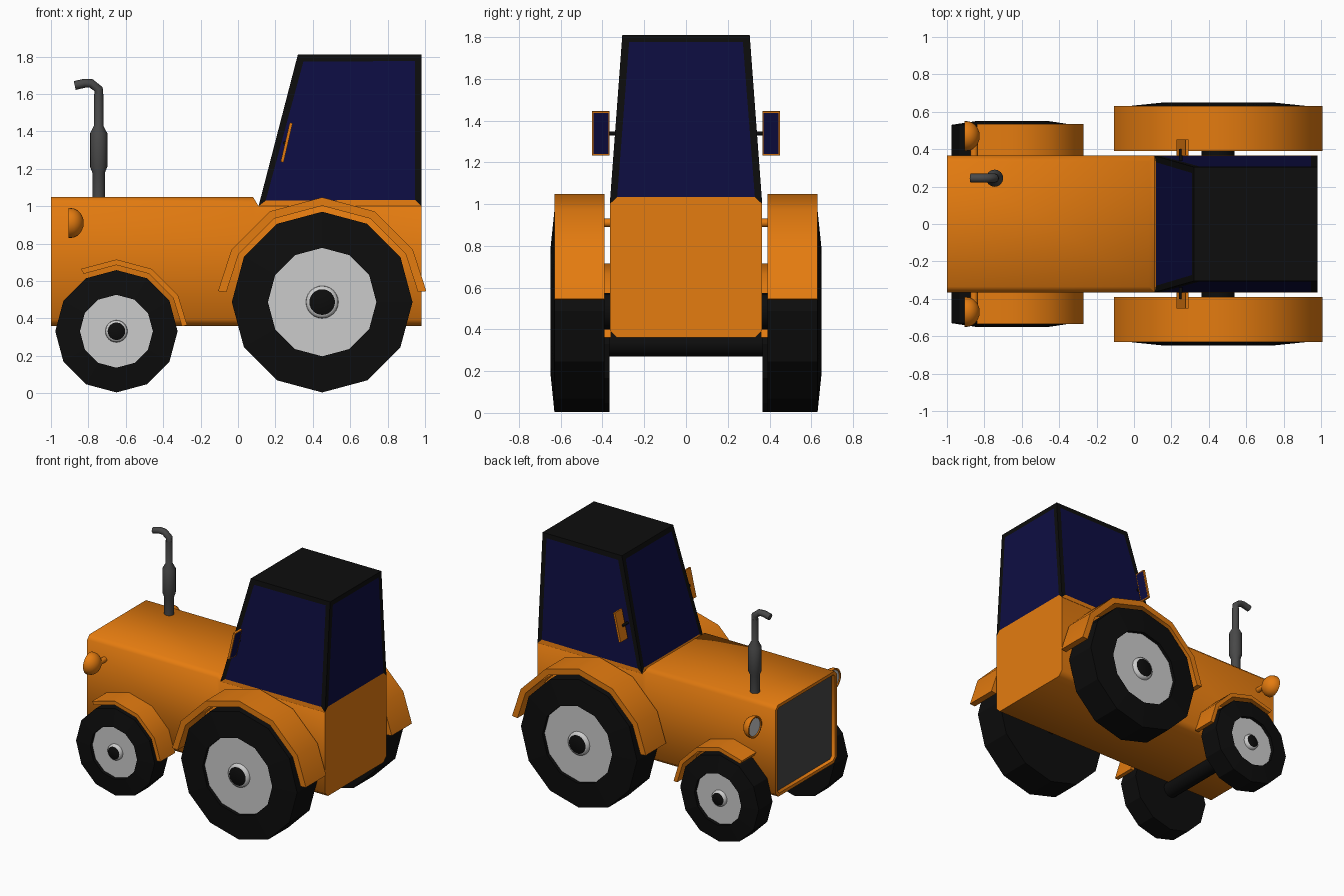
import bpy, bmesh
from math import radians, sin, cos, pi
from mathutils import Matrix, Vector

cube = bpy.data.objects.get("Cube")
if cube:
    bpy.data.objects.remove(cube, do_unlink=True)


def material(name, *rgb):
    m = bpy.data.materials.new(name)
    m.use_nodes = True
    m.diffuse_color = (*rgb, 1)
    m.node_tree.nodes["Principled BSDF"].inputs["Base Color"].default_value = (*rgb, 1)
    return m


ORANGE = material("orange paint", 0.78, 0.2, 0.005)
BLACK = material("black rubber", 0.004, 0.004, 0.004)
GLASS = material("dark blue glass", 0.004, 0.004, 0.055)
SILVER = material("light grey metal", 0.6, 0.6, 0.6)
STEEL = material("dark grey steel", 0.065, 0.065, 0.065)


def finish(name, bm, mats, mirrored=False, angle=None):
    """Turn a bmesh into an object, optionally smoothed and mirrored across y."""
    bmesh.ops.recalc_face_normals(bm, faces=bm.faces)
    me = bpy.data.meshes.new(name)
    for f in bm.faces:
        f.smooth = angle is not None
    bm.to_mesh(me)
    bm.free()
    for m in mats:
        me.materials.append(m)
    if angle is not None:
        me.set_sharp_from_angle(angle=radians(angle))
    ob = bpy.data.objects.new(name, me)
    bpy.context.collection.objects.link(ob)
    if mirrored:
        mod = ob.modifiers.new("Mirror", 'MIRROR')
        mod.use_axis = (False, True, False)
        mod.use_mirror_merge = False
    return ob


def loft(bm, rings, caps=True):
    """Skin a list of equally long vertex rings."""
    n = len(rings[0])
    for a, b in zip(rings, rings[1:]):
        for i in range(n):
            j = (i + 1) % n
            bm.faces.new((a[i], a[j], b[j], b[i]))
    if caps:
        return bm.faces.new(rings[0]), bm.faces.new(rings[-1])


AXES = {'X': Matrix.Rotation(pi / 2, 4, 'Y'),
        'Y': Matrix.Rotation(-pi / 2, 4, 'X'),
        'Z': Matrix.Identity(4)}


def lathe(name, profile, segs, centre, axis, mats, band=None, mirrored=False, angle=None):
    """Spin (radius, height) points about an axis; band gives a material per step."""
    bm = bmesh.new()
    place = Matrix.Translation(centre) @ AXES[axis]
    rings = []
    for r, h in profile:
        count = segs if r else 1
        rings.append([bm.verts.new(place @ Vector((r * cos(2 * pi * i / segs),
                                                   r * sin(2 * pi * i / segs), h)))
                      for i in range(count)])
    for k, (a, b) in enumerate(zip(rings, rings[1:])):
        for i in range(segs):
            j = (i + 1) % segs
            quad = [a[i % len(a)], a[j % len(a)], b[j % len(b)], b[i % len(b)]]
            f = bm.faces.new(list(dict.fromkeys(quad)))
            f.material_index = band[k] if band else 0
    return finish(name, bm, mats, mirrored, angle)


def box(bm, size, matrix):
    return bmesh.ops.create_cube(bm, size=1, matrix=matrix @ Matrix.Diagonal((*size, 1)))


# Body: chamfered hull with a step down where the cab sits
def hull_ring(bm, x, top, chamfer):
    w, low, c = 0.365, 0.36, 0.035
    half = [(w - c, low), (w, low + c), (w, top - chamfer), (w - chamfer, top)]
    pts = half + [(-y, z) for y, z in reversed(half)]
    return [bm.verts.new((x, y, z)) for y, z in pts]


bm = bmesh.new()
nose, tail = loft(bm, [hull_ring(bm, -1, 1.05, 0.03), hull_ring(bm, 0.08, 1.05, 0.03),
                       hull_ring(bm, 0.11, 1.0, 0.002), hull_ring(bm, 0.98, 1.0, 0.002)])
bmesh.ops.recalc_face_normals(bm, faces=bm.faces)
bmesh.ops.inset_region(bm, faces=[nose], thickness=0.025)
bmesh.ops.inset_region(bm, faces=[nose], thickness=0.005, depth=-0.025)
nose.material_index = 1
finish("body", bm, [ORANGE, STEEL], angle=60)

# Cab: tapered box, each side inset to a window with an orange sill
bm = bmesh.new()
loft(bm, [[bm.verts.new((x, y, z)) for x, y in ((x0, -w), (0.98, -w), (0.98, w), (x0, w))]
          for x0, w, z in ((0.11, 0.365, 1.0), (0.32, 0.305, 1.81))])
bmesh.ops.recalc_face_normals(bm, faces=bm.faces)
windows = [f for f in bm.faces if abs(f.normal.z) < 0.8]
bmesh.ops.inset_individual(bm, faces=windows, thickness=0.048)
for f in bm.faces:
    sill = f.calc_center_median().z < 1.06
    f.material_index = 1 if f in windows else 2 if sill else 0
finish("cab", bm, [BLACK, GLASS, ORANGE])


# Wheels: twelve-sided tyre with recessed rim, and a tapered hub with a black cap
def wheel(name, x, radius, rim, hub, y0, y1):
    centre = (x, 0, radius + 0.004)
    lathe(name + "_wheels",
          [(0, y0), (radius, y0), (radius, y1 - 0.02), (rim, y1), (rim, y1 - 0.025), (0, y1 - 0.025)],
          12, centre, 'Y', [BLACK, SILVER], [0, 0, 0, 0, 1], mirrored=True)
    lathe(name + "_hubs",
          [(hub, y1 - 0.03), (hub * 0.96, y1 - 0.01), (hub * 0.78, y1), (0, y1)],
          24, centre, 'Y', [SILVER, BLACK], [0, 0, 1], mirrored=True, angle=50)
    lathe(name + "_axle", [(0, -y0 - 0.01), (hub, -y0 - 0.01), (hub, y0 + 0.01), (0, y0 + 0.01)],
          16, centre, 'Y', [BLACK], angle=40)


wheel("rear", 0.45, 0.483, 0.29, 0.088, 0.39, 0.65)
wheel("front", -0.65, 0.327, 0.195, 0.06, 0.367, 0.55)


# Fenders: faceted arcs over the wheels
def fender(name, x, z, r0, r1, y0, y1, angles):
    bm = bmesh.new()
    rings = []
    for a in map(radians, angles):
        rings.append([bm.verts.new((x + r * cos(a), y, z + r * sin(a)))
                      for r, y in ((r0, y0), (r1, y0), (r1, y1), (r0, y1))])
    loft(bm, rings)
    finish(name, bm, [ORANGE], mirrored=True, angle=40)


fender("rear_fenders", 0.45, 0.487, 0.515, 0.56, 0.39, 0.63, (174, 150, 120, 90, 60, 30, 6))
fender("front_fenders", -0.65, 0.335, 0.35, 0.38, 0.36, 0.535, (120, 90, 60, 30, 4))

# Headlights: half domes with a pale lens, on short arms
dome = [(0.08 * cos(t * pi / 12), 0.01 + 0.07 * sin(t * pi / 12)) for t in range(6)]
lathe("headlights", [(0, 0.006), (0.066, 0.006), (0.07, 0), (0.08, 0)] + dome + [(0, 0.08)],
      24, (-0.905, 0.47, 0.91), 'X', [ORANGE, SILVER], [1] + [0] * 9, mirrored=True, angle=50)
lathe("headlight_arms", [(0, 0.35), (0.02, 0.35), (0.02, 0.47), (0, 0.47)],
      12, (-0.855, 0, 0.91), 'Y', [ORANGE], mirrored=True, angle=50)

# Mirrors: tilted orange frames with glass facing the rear
tilt = Matrix.Translation((0.26, 0.408, 1.34)) @ Matrix.Rotation(radians(13), 4, 'Y')
bm = bmesh.new()
box(bm, (0.016, 0.085, 0.215), tilt)
pane = max(bm.faces, key=lambda f: f.normal.x)
bmesh.ops.inset_region(bm, faces=[pane], thickness=0.009)
pane.material_index = 1
finish("mirrors", bm, [ORANGE, GLASS], mirrored=True)
lathe("mirror_arms", [(0, 0.32), (0.01, 0.32), (0.01, 0.4), (0, 0.4)],
      8, (0.25, 0, 1.338), 'Y', [BLACK], mirrored=True, angle=50)

# Exhaust: stack with a muffler and a bent outlet pipe
lathe("exhaust_stack", [(0, 1.03), (0.034, 1.03), (0.034, 1.18), (0.046, 1.21), (0.046, 1.39),
                        (0.025, 1.43), (0.025, 1.6), (0, 1.6)],
      16, (-0.745, 0.245, 0), 'Z', [STEEL], angle=50)
curve = bpy.data.curves.new("exhaust_outlet", 'CURVE')
curve.dimensions = '3D'
curve.bevel_depth = 0.024
curve.bevel_resolution = 2
curve.use_fill_caps = True
line = curve.splines.new('POLY')
path = [(-0.745, 1.58), (-0.745, 1.625), (-0.785, 1.656), (-0.82, 1.657), (-0.873, 1.645)]
line.points.add(len(path) - 1)
for p, (x, z) in zip(line.points, path):
    p.co = (x, 0.245, z, 1)
curve.materials.append(STEEL)
bpy.context.collection.objects.link(bpy.data.objects.new("exhaust_outlet", curve))
